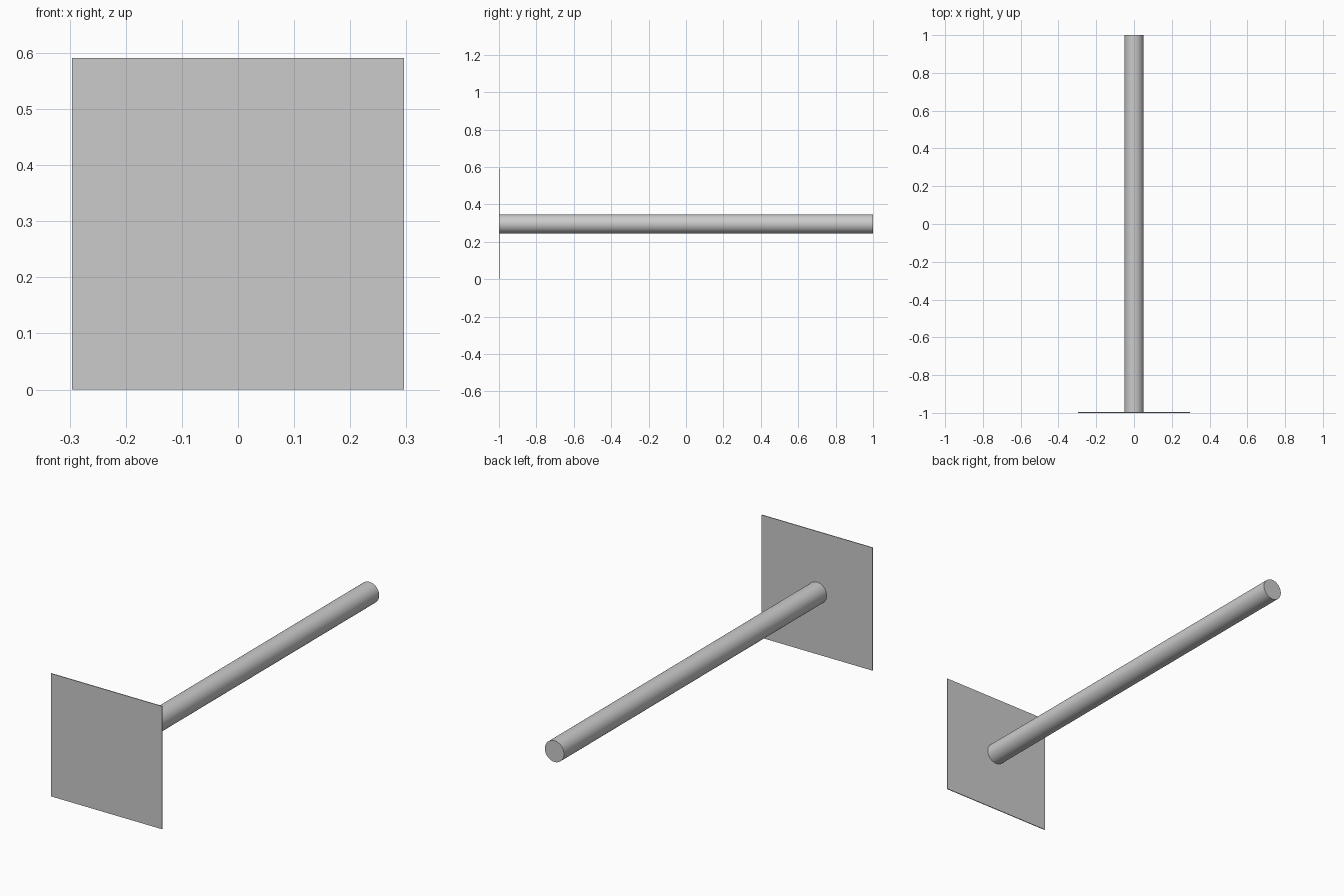
import bpy
import math

if "Cube" in bpy.data.objects:
    bpy.data.objects.remove(bpy.data.objects["Cube"])

SIDE = 0.591        # square plate edge length
THICK = 0.004       # plate thickness
RADIUS = 0.051      # rod radius
MID_Z = SIDE / 2

# Thin square plate at the front
bpy.ops.mesh.primitive_cube_add(size=1, location=(0, -1 + THICK / 2, MID_Z))
plate = bpy.context.object
plate.name = "square_plate"
plate.scale = (SIDE, THICK, SIDE)
bpy.ops.object.transform_apply(location=False, rotation=False, scale=True)

# Long round rod running back from the plate's centre
length = 2 - THICK
bpy.ops.mesh.primitive_cylinder_add(
    vertices=48, radius=RADIUS, depth=length,
    location=(0, 1 - length / 2, MID_Z), rotation=(math.pi / 2, 0, 0))
rod = bpy.context.object
rod.name = "round_rod"
bpy.ops.object.shade_smooth_by_angle(angle=math.radians(30))
